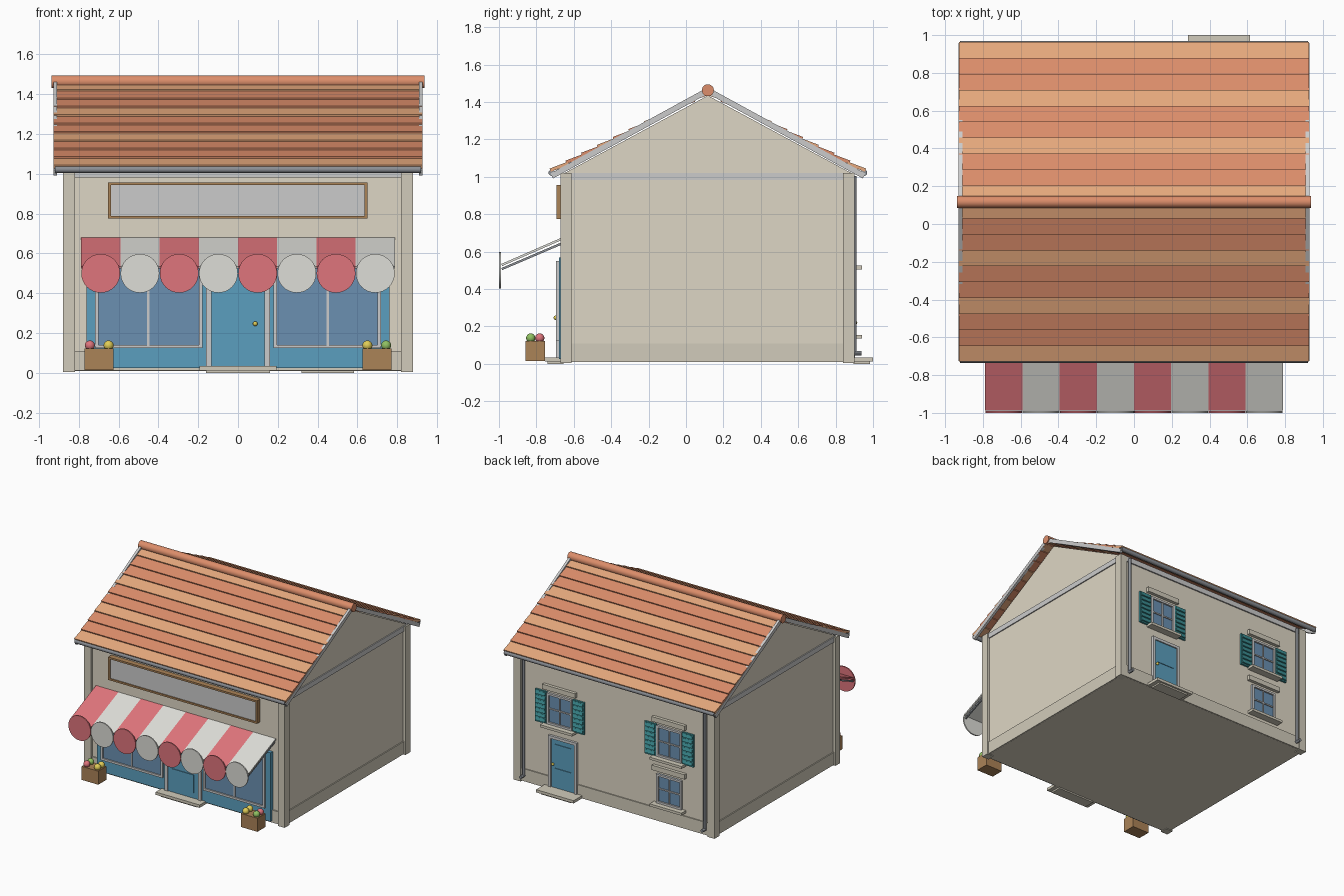
import bpy, math
from mathutils import Matrix

if "Cube" in bpy.data.objects:
    bpy.data.objects.remove(bpy.data.objects["Cube"])

MATS = {}
def mat(hexcol):
    if hexcol not in MATS:
        m = bpy.data.materials.new("colour_" + hexcol)
        rgb = [(int(hexcol[i:i + 2], 16) / 255) ** 2.2 for i in (0, 2, 4)]
        m.diffuse_color = (*rgb, 1)
        m.use_nodes = True
        m.node_tree.nodes["Principled BSDF"].inputs["Base Color"].default_value = m.diffuse_color
        MATS[hexcol] = m
    return MATS[hexcol]

WALL, STONE, WHITE, GREY = "DDD5C3", "D0CAB9", "DCDCD8", "8A8E94"
BLUE, GLASS, TEAL, WOOD = "5B9DBD", "6A8FB0", "3F8F94", "AA8258"
RED, CREAM, TILE_A, TILE_B = "DE747B", "DCDCD6", "DB8C6A", "E5A77C"
YELLOW, GREEN = "E0CC58", "8FBF62"

def finish(name, ob, col):
    ob.name = name
    if col:
        ob.data.materials.append(mat(col))
    return ob

def box(name, x0, x1, y0, y1, z0, z1, col=None, rx=0):
    bpy.ops.mesh.primitive_cube_add(size=1)
    ob = bpy.context.object
    centre = Matrix.Translation(((x0 + x1) / 2, (y0 + y1) / 2, (z0 + z1) / 2))
    size = Matrix.Diagonal((abs(x1 - x0), abs(y1 - y0), abs(z1 - z0), 1))
    ob.matrix_world = centre @ Matrix.Rotation(rx, 4, 'X') @ size
    return finish(name, ob, col)

def strip(name, x0, x1, a, b, thick, col):
    """Flat board whose centre line runs from a to b in the (y, z) plane."""
    dy, dz = b[0] - a[0], b[1] - a[1]
    my, mz, L = (a[0] + b[0]) / 2, (a[1] + b[1]) / 2, math.hypot(dy, dz)
    return box(name, x0, x1, my - L / 2, my + L / 2, mz - thick / 2, mz + thick / 2,
               col, math.atan2(dz, dy))

def cyl(name, centre, r, length, axis, col, n=20):
    rot = {'X': (0, math.pi / 2, 0), 'Y': (math.pi / 2, 0, 0), 'Z': (0, 0, 0)}[axis]
    bpy.ops.mesh.primitive_cylinder_add(vertices=n, radius=r, depth=length,
                                        location=centre, rotation=rot)
    bpy.ops.object.shade_smooth_by_angle()
    return finish(name, bpy.context.object, col)

def ball(name, centre, r, col):
    bpy.ops.mesh.primitive_uv_sphere_add(segments=16, ring_count=10, radius=r, location=centre)
    bpy.ops.object.shade_smooth()
    return finish(name, bpy.context.object, col)

def frame(name, x0, x1, z0, z1, w, y0, y1, col):
    box(name + "_left", x0, x0 + w, y0, y1, z0, z1, col)
    box(name + "_right", x1 - w, x1, y0, y1, z0, z1, col)
    box(name + "_bottom", x0 + w, x1 - w, y0, y1, z0, z0 + w, col)
    box(name + "_top", x0 + w, x1 - w, y0, y1, z1 - w, z1, col)

RIDGE = 0.117  # y of the ridge

# gabled body, extruded from its side profile
prof = [(-0.65, 0.01), (0.885, 0.01), (0.885, 1.02), (RIDGE, 1.435), (-0.65, 1.02)]
n = len(prof)
me = bpy.data.meshes.new("walls")
me.from_pydata([(x, y, z) for x in (-0.86, 0.86) for y, z in prof], [],
               [tuple(range(n))[::-1], tuple(range(n, 2 * n))] +
               [(i, (i + 1) % n, n + (i + 1) % n, n + i) for i in range(n)])
walls = bpy.data.objects.new("walls", me)
bpy.context.collection.objects.link(walls)
finish("walls", walls, WALL)

# plinth, cornice and corner pilasters
box("plinth", -0.868, 0.868, -0.66, 0.893, 0.011, 0.11, STONE)
box("cornice", -0.868, 0.868, -0.662, 0.895, 0.982, 1.022, WHITE)
for sx in (-1, 1):
    for y0, y1 in ((-0.672, -0.613), (0.84, 0.9)):
        box("corner_pilaster", sx * 0.82, sx * 0.88, y0, y1, 0.005, 1.02, STONE)

# roof: ten overlapping tile courses per slope, barge boards, gutters, ridge
DEPTH, Z_EAVE, Z_RIDGE, ROWS = 0.843, 1.03, 1.452, 10
for s in (-1, 1):
    for i in range(ROWS):
        t0, t1 = i / ROWS, min(1, (i + 1.15) / ROWS)
        pt = lambda t, dz: (RIDGE + s * DEPTH * (1 - t), Z_EAVE + (Z_RIDGE - Z_EAVE) * t + dz)
        strip("tile_course", -0.926, 0.926, pt(t0, 0.006), pt(t1, -0.006), 0.018,
              TILE_B if i % 3 == 0 else TILE_A)
    for sx in (-1, 1):
        strip("barge_board", sx * 0.908, sx * 0.928, (RIDGE + s * 0.835, 1.005),
              (RIDGE, 1.462), 0.03, WHITE)
    cyl("gutter", (0, RIDGE + s * 0.835, 1.022), 0.017, 1.84, 'X', GREY, 16)
cyl("ridge_tile", (0, RIDGE, 1.463), 0.032, 1.874, 'X', TILE_A, 24)

# blank sign board
box("sign_panel", -0.645, 0.642, -0.684, -0.65, 0.78, 0.952, WHITE)
frame("sign_frame", -0.653, 0.65, 0.775, 0.957, 0.014, -0.692, -0.65, WOOD)

# shopfront panel, windows and door
box("shopfront_panel", -0.76, 0.76, -0.68, -0.64, 0.025, 0.57, BLUE)
for s in (-1, 1):
    x0, x1 = sorted((s * 0.178, s * 0.718))
    box("shop_glass", x0 + 0.01, x1 - 0.01, -0.684, -0.66, 0.13, 0.54, GLASS)
    frame("shop_window_frame", x0, x1, 0.124, 0.55, 0.017, -0.694, -0.66, WHITE)
    box("shop_mullion", s * 0.45 - 0.006, s * 0.45 + 0.006, -0.69, -0.66, 0.13, 0.54, WHITE)
    box("door_post", s * 0.134, s * 0.16, -0.694, -0.66, 0.025, 0.55, WHITE)
box("door_head", -0.134, 0.134, -0.694, -0.66, 0.525, 0.55, WHITE)
box("shop_door", -0.134, 0.134, -0.686, -0.66, 0.03, 0.525, BLUE)
for z0, z1 in ((0.075, 0.22), (0.27, 0.42)):
    box("door_panel", -0.095, 0.093, -0.691, -0.68, z0, z1, BLUE)
ball("door_knob", (0.086, -0.696, 0.247), 0.012, YELLOW)

# striped awning with round valance scallops and side arms
W = 1.576 / 8
for i in range(8):
    x = -0.788 + i * W
    col = CREAM if i % 2 else RED
    strip("awning_stripe", x, x + W, (-0.985, 0.529), (-0.65, 0.675), 0.012, col)
    cyl("awning_scallop", (x + W / 2, -0.995, 0.5), W / 2 - 0.001, 0.01, 'Y', col, 32)
for s in (-1, 1):
    strip("awning_arm", s * 0.768, s * 0.78, (-0.985, 0.507), (-0.65, 0.65), 0.012, GREY)

# door steps
for name, x, ya, yb in (("front_step", 0, -0.755, -0.64), ("back_step", 0.45, 0.88, 1.0)):
    w = 0.193 if x == 0 else 0.165
    box(name, x - w, x + w, ya, yb, 0.012, 0.034, STONE)
    inset = 0.015
    box(name + "_base", x - w + 0.033, x + w - 0.033, ya + inset, yb - inset, 0, 0.013, STONE)

# produce crates
for s, cols in ((-1, (RED, YELLOW, GREEN, YELLOW)), (1, (YELLOW, GREEN, YELLOW, RED))):
    box("crate", s * 0.625, s * 0.77, -0.857, -0.755, 0.015, 0.122, WOOD)
    for k, col in enumerate(cols):
        ball("fruit", (s * 0.697 + (-0.047, 0.047)[k % 2], (-0.83, -0.782)[k // 2], 0.138),
             0.025, col)

# back door
box("back_door", 0.345, 0.555, 0.87, 0.895, 0.034, 0.42, BLUE)
for x0, x1 in ((0.325, 0.347), (0.553, 0.575)):
    box("back_door_post", x0, x1, 0.87, 0.904, 0.03, 0.44, WHITE)
box("back_door_head", 0.347, 0.553, 0.87, 0.904, 0.418, 0.44, WHITE)
for z0, z1 in ((0.08, 0.19), (0.24, 0.38)):
    box("back_door_panel", 0.38, 0.52, 0.88, 0.9, z0, z1, BLUE)
ball("back_door_knob", (0.535, 0.905, 0.22), 0.011, YELLOW)

# back windows: frame, glazing bars, sill, lintel, optional louvred shutters
def back_window(x, z0, z1, shutters):
    hw = 0.11
    box("back_glass", x - hw, x + hw, 0.87, 0.89, z0, z1, GLASS)
    frame("back_window_frame", x - hw, x + hw, z0, z1, 0.016, 0.87, 0.903, WHITE)
    zm = (z0 + z1) / 2
    box("glazing_bar_upright", x - 0.005, x + 0.005, 0.87, 0.898, z0, z1, WHITE)
    box("glazing_bar_cross", x - hw, x + hw, 0.87, 0.898, zm - 0.005, zm + 0.005, WHITE)
    box("window_sill", x - 0.14, x + 0.14, 0.87, 0.942, z0 - 0.02, z0, STONE)
    box("window_lintel", x - 0.145, x + 0.145, 0.87, 0.91, z1 + 0.025, z1 + 0.063, STONE)
    if shutters:
        for s in (-1, 1):
            xa, xb = sorted((x + s * 0.115, x + s * 0.215))
            box("shutter", xa, xb, 0.88, 0.9, z0 - 0.005, z1 + 0.005, TEAL)
            step = (z1 - z0) / 7
            for i in range(7):
                zc = z0 + (i + 0.5) * step
                box("shutter_slat", xa + 0.008, xb - 0.008, 0.893, 0.906,
                    zc - 0.012, zc + 0.012, TEAL, 0.3)

back_window(0.48, 0.525, 0.77, True)
back_window(-0.48, 0.525, 0.77, True)
back_window(-0.48, 0.155, 0.385, False)

# downpipes with outlet shoes
for s in (-1, 1):
    cyl("downpipe", (s * 0.795, 0.9, 0.53), 0.012, 0.95, 'Z', GREY, 12)
    cyl("downpipe_shoe", (s * 0.795, 0.915, 0.058), 0.012, 0.045, 'Y', GREY, 12)
